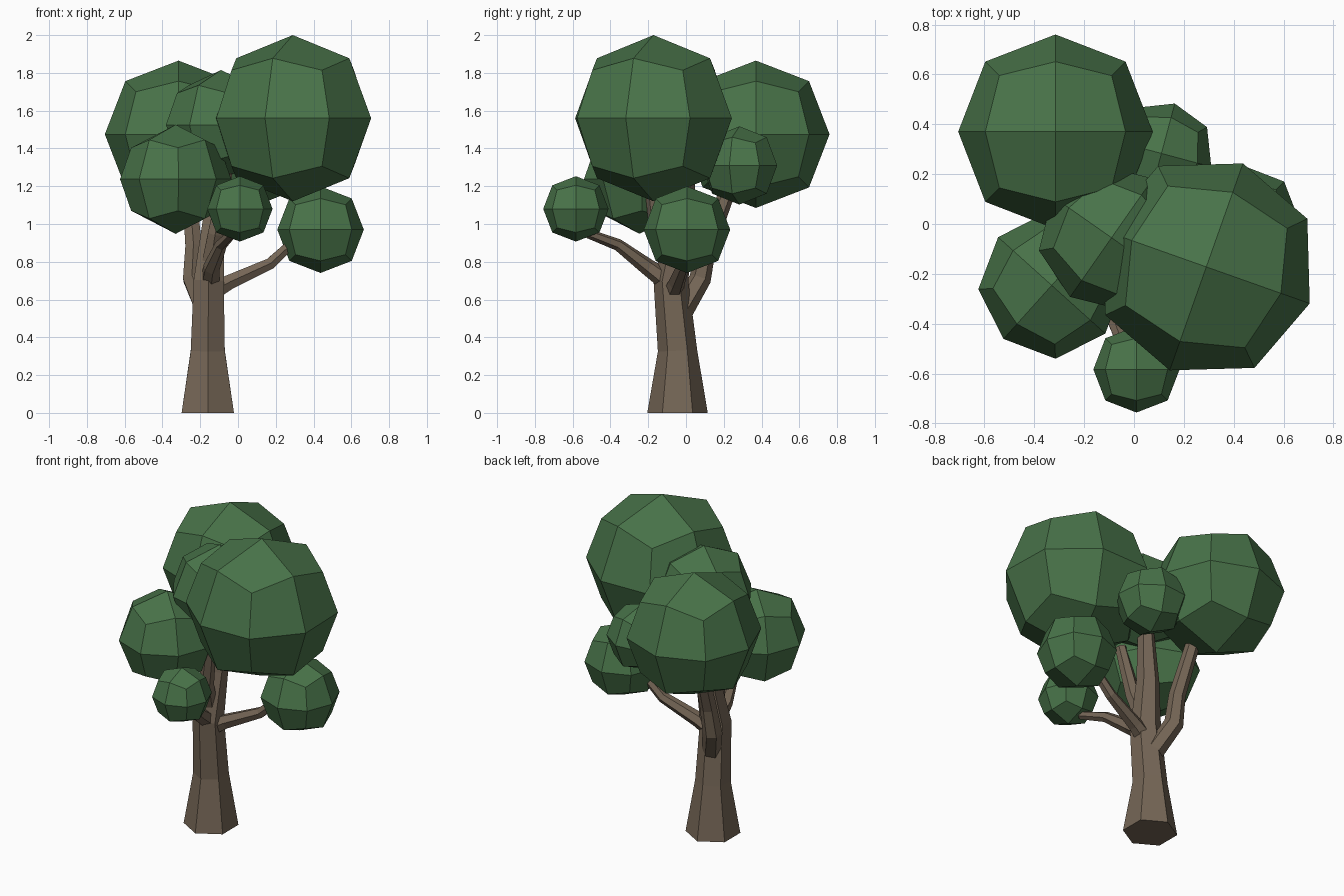
import bpy, bmesh, math
from mathutils import Vector, Matrix

cube = bpy.data.objects.get("Cube")
if cube:
    bpy.data.objects.remove(cube, do_unlink=True)


def material(name, rgb):
    m = bpy.data.materials.new(name)
    m.use_nodes = True
    color = (*rgb, 1)
    m.diffuse_color = color
    m.node_tree.nodes["Principled BSDF"].inputs["Base Color"].default_value = color
    return m


leaf_green = material("leaf green", (0.065, 0.17, 0.066))
bark_brown = material("bark brown", (0.178, 0.133, 0.093))


def finish(name, bm, mat):
    bmesh.ops.recalc_face_normals(bm, faces=bm.faces)
    mesh = bpy.data.meshes.new(name)
    bm.to_mesh(mesh)
    bm.free()
    mesh.materials.append(mat)
    ob = bpy.data.objects.new(name, mesh)
    bpy.context.collection.objects.link(ob)
    return ob


def leaf_ball(name, center, radius, turn=0):
    """Rounded cube with two by two faces per side, turned about z."""
    bm = bmesh.new()
    bmesh.ops.create_cube(bm, size=2)
    bmesh.ops.subdivide_edges(bm, edges=bm.edges[:], cuts=1, use_grid_fill=True)
    for v in bm.verts:
        on_edge = sum(abs(c) > 0.5 for c in v.co) == 2
        v.co = v.co.normalized() * radius * (1.02 if on_edge else 1)
    bm.transform(Matrix.Translation(center) @ Matrix.Rotation(math.radians(turn), 4, "Z"))
    return finish(name, bm, leaf_green)


def limb(name, path, sides=6):
    """Tapered tube through (x, y, z, radius) points."""
    bm = bmesh.new()
    pts = [Vector(p[:3]) for p in path]
    rings = []
    for i, p in enumerate(pts):
        tangent = (pts[min(i + 1, len(pts) - 1)] - pts[max(i - 1, 0)]).normalized()
        ref = Vector((0, 1, 0)) if abs(tangent.y) < 0.7 else Vector((0, 0, 1))
        u = (ref - tangent * ref.dot(tangent)).normalized()
        w = tangent.cross(u)
        ring = []
        for k in range(sides):
            a = math.tau * k / sides
            ring.append(bm.verts.new(p + (u * math.cos(a) + w * math.sin(a)) * path[i][3]))
        rings.append(ring)
    for lower, upper in zip(rings, rings[1:]):
        for k in range(sides):
            n = (k + 1) % sides
            bm.faces.new((lower[k], lower[n], upper[n], upper[k]))
    bm.faces.new(rings[0])
    bm.faces.new(rings[-1])
    return finish(name, bm, bark_brown)


# Trunk and branches
limb("trunk", [(-.16, -.045, 0, .16), (-.16, -.045, .33, .104), (-.155, -.08, .7, .092),
               (-.13, -.03, 1.0, .068), (-.08, .01, 1.35, .045)])
limb("back_branch", [(-.17, -.02, .54, .06), (-.24, .075, .71, .058),
                     (-.235, .11, .88, .05), (-.26, .23, 1.2, .042)])
limb("left_branch", [(-.14, -.07, .64, .055), (-.05, -.05, .69, .045),
                     (.17, -.01, .79, .034), (.3, 0, .91, .028)])
limb("front_branch", [(-.145, -.1, .7, .055), (-.14, -.2, .77, .045),
                      (-.09, -.36, .89, .032), (-.03, -.52, .95, .025)])
limb("inner_branch", [(-.15, -.08, .76, .055), (-.12, -.15, .95, .045),
                      (-.06, -.19, 1.27, .035)])

# Foliage
leaf_ball("large_foliage", (.29, -.172, 1.56), .44, -19.5)
leaf_ball("back_foliage", (-.315, .37, 1.475), .39)
leaf_ball("front_right_foliage", (-.33, -.246, 1.237), .289, 48)
leaf_ball("middle_foliage", (-.09, -.055, 1.525), .29, 55)
leaf_ball("left_foliage", (.437, .005, .97), .229)
leaf_ball("back_left_foliage", (.11, .283, 1.31), .207, -15)
leaf_ball("small_front_foliage", (.01, -.583, 1.08), .173)
